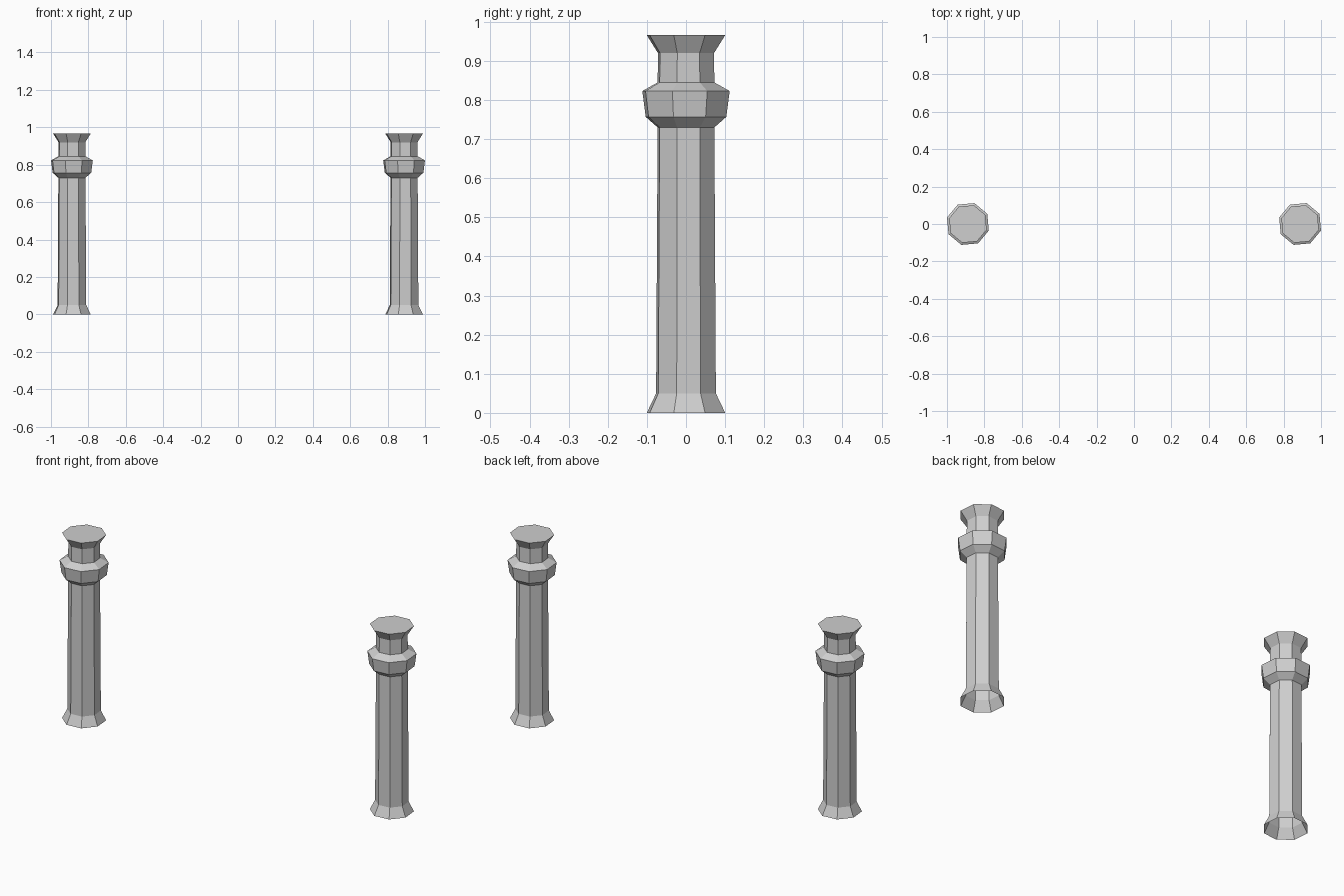
import bpy
import bmesh
from math import cos, sin, radians, tau

cube = bpy.data.objects.get("Cube")
if cube:
    bpy.data.objects.remove(cube, do_unlink=True)

SIDES = 8
TURN = radians(27.7)   # heading of the first corner
OFFSET = 0.888         # distance of each column from the centre

# Column outline as (radius, height), from foot to top
PROFILE = [
    (0.105, 0.0), (0.080, 0.05),                    # flared foot
    (0.076, 0.73),                                  # tapering shaft
    (0.108, 0.757), (0.117, 0.823), (0.076, 0.845),  # collar
    (0.075, 0.92), (0.105, 0.966),                  # neck and flared top
]

stone = bpy.data.materials.new("grey stone")
stone.use_nodes = True
colour = (0.62, 0.62, 0.62, 1.0)
stone.diffuse_color = colour
stone.node_tree.nodes["Principled BSDF"].inputs["Base Color"].default_value = colour


def lathe(name, profile):
    """Faceted shell around z, closed at the top and open underneath."""
    bm = bmesh.new()
    rings = []
    for radius, height in profile:
        angles = [TURN + tau * i / SIDES for i in range(SIDES)]
        rings.append([bm.verts.new((radius * cos(a), radius * sin(a), height))
                      for a in angles])
    for low, high in zip(rings, rings[1:]):
        for i in range(SIDES):
            j = (i + 1) % SIDES
            bm.faces.new((low[i], low[j], high[j], high[i]))
    bm.faces.new(rings[-1])
    mesh = bpy.data.meshes.new(name)
    bm.to_mesh(mesh)
    bm.free()
    mesh.materials.append(stone)
    return mesh


# Two identical columns sharing one mesh
column = lathe("column", PROFILE)
for name, side in (("left_column", 1), ("right_column", -1)):
    obj = bpy.data.objects.new(name, column)
    obj.location.x = side * OFFSET
    bpy.context.collection.objects.link(obj)
